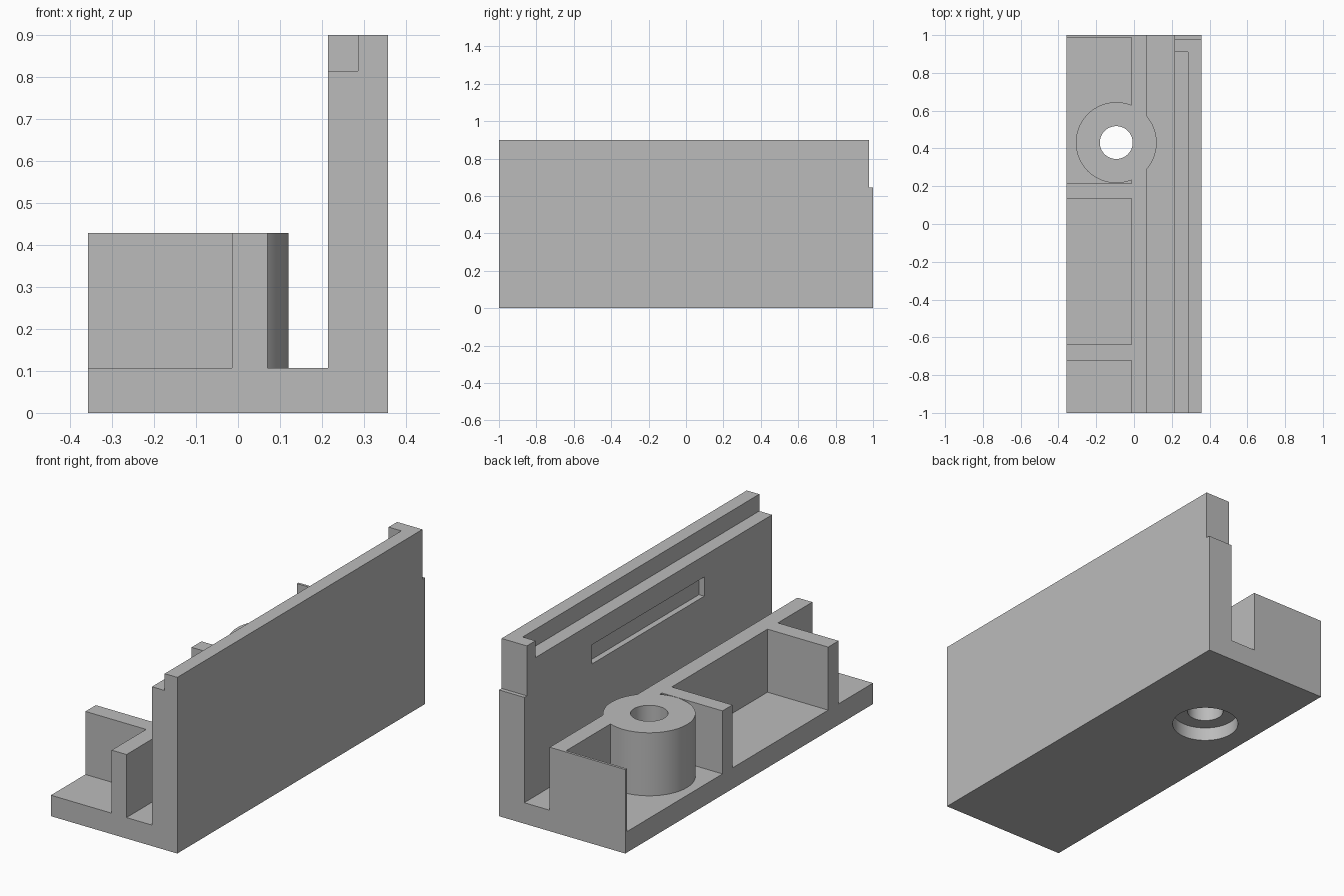
import bpy
import bmesh
import math
from mathutils import Matrix, Vector

cube = bpy.data.objects.get("Cube")
if cube:
    bpy.data.objects.remove(cube, do_unlink=True)

grey = bpy.data.materials.new("plain_grey")
grey.use_nodes = True
grey.diffuse_color = (0.5, 0.5, 0.5, 1)
grey.node_tree.nodes["Principled BSDF"].inputs["Base Color"].default_value = grey.diffuse_color

# Main dimensions
HALF_W, HALF_L = 0.357, 1.0
BASE_H, RIB_H, WALL_H = 0.107, 0.429, 0.9
RAIL_IN, RAIL_OUT, WALL_IN = -0.014, 0.07, 0.214
BOSS = Vector((-0.094, 0.431, 0))
OVER = 0.1  # how far cutters reach past the body


def finish(name, bm):
    bmesh.ops.recalc_face_normals(bm, faces=bm.faces)
    mesh = bpy.data.meshes.new(name)
    bm.to_mesh(mesh)
    bm.free()
    mesh.materials.append(grey)
    obj = bpy.data.objects.new(name, mesh)
    bpy.context.collection.objects.link(obj)
    return obj


def box(name, x, y, z):
    bm = bmesh.new()
    bmesh.ops.create_cube(bm, size=1)
    for v in bm.verts:
        v.co = [r[0] if c < 0 else r[1] for c, r in zip(v.co, (x, y, z))]
    return finish(name, bm)


def cylinder(name, radius, z0, z1, sides=96):
    bm = bmesh.new()
    place = Matrix.Translation(BOSS + Vector((0, 0, (z0 + z1) / 2)))
    bmesh.ops.create_cone(bm, cap_ends=True, segments=sides, radius1=radius,
                          radius2=radius, depth=z1 - z0, matrix=place)
    return finish(name, bm)


def extrude_profile(name, points):
    bm = bmesh.new()
    face = bm.faces.new([bm.verts.new((x, -HALF_L, z)) for x, z in points])
    side = bmesh.ops.extrude_face_region(bm, geom=[face])["geom"]
    moved = [g for g in side if isinstance(g, bmesh.types.BMVert)]
    bmesh.ops.translate(bm, verts=moved, vec=(0, 2 * HALF_L, 0))
    return finish(name, bm)


def combine(body, tool, operation):
    mod = body.modifiers.new(tool.name, "BOOLEAN")
    mod.operation, mod.solver, mod.object = operation, "EXACT", tool
    bpy.context.view_layer.objects.active = body
    bpy.ops.object.modifier_apply(modifier=mod.name)
    bpy.data.objects.remove(tool, do_unlink=True)


# Base plate, low rail and tall wall as one section
bracket = extrude_profile("channel_bracket", [
    (-HALF_W, 0), (HALF_W, 0), (HALF_W, WALL_H), (WALL_IN, WALL_H),
    (WALL_IN, BASE_H), (RAIL_OUT, BASE_H), (RAIL_OUT, RIB_H),
    (RAIL_IN, RIB_H), (RAIL_IN, BASE_H), (-HALF_W, BASE_H)])

# Cross ribs and the thin end plate
for name, y in (("front_rib", (-0.722, -0.638)), ("middle_rib", (0.135, 0.215)),
                ("end_plate", (0.987, HALF_L))):
    rib = box(name, (-HALF_W, RAIL_IN + 0.03), y, (BASE_H / 2, RIB_H))
    combine(bracket, rib, "UNION")

# Screw boss with bore and counterbore
combine(bracket, cylinder("screw_boss", 0.214, BASE_H / 2, RIB_H), "UNION")
combine(bracket, cylinder("bore", 0.087, -OVER, RIB_H + OVER), "DIFFERENCE")
combine(bracket, cylinder("counterbore", 0.16, -OVER, 0.07), "DIFFERENCE")

# Wall cuts: top ledge, long shallow slot, stepped back end
cuts = (
    ("ledge_cut", (WALL_IN - OVER, 0.286), (-HALF_L - OVER, 0.91), (0.814, WALL_H + OVER)),
    ("slot_cut", (WALL_IN - OVER, WALL_IN + 0.03), (-0.453, 0.453), (0.607, 0.705)),
    ("end_step_cut", (WALL_IN - OVER, HALF_W + OVER), (0.979, HALF_L + OVER), (0.645, WALL_H + OVER)),
)
for name, x, y, z in cuts:
    combine(bracket, box(name, x, y, z), "DIFFERENCE")

# Smooth the round boss, keep all other edges sharp
bpy.ops.object.select_all(action="DESELECT")
bracket.select_set(True)
bpy.context.view_layer.objects.active = bracket
bpy.ops.object.shade_smooth_by_angle(angle=math.radians(30))
